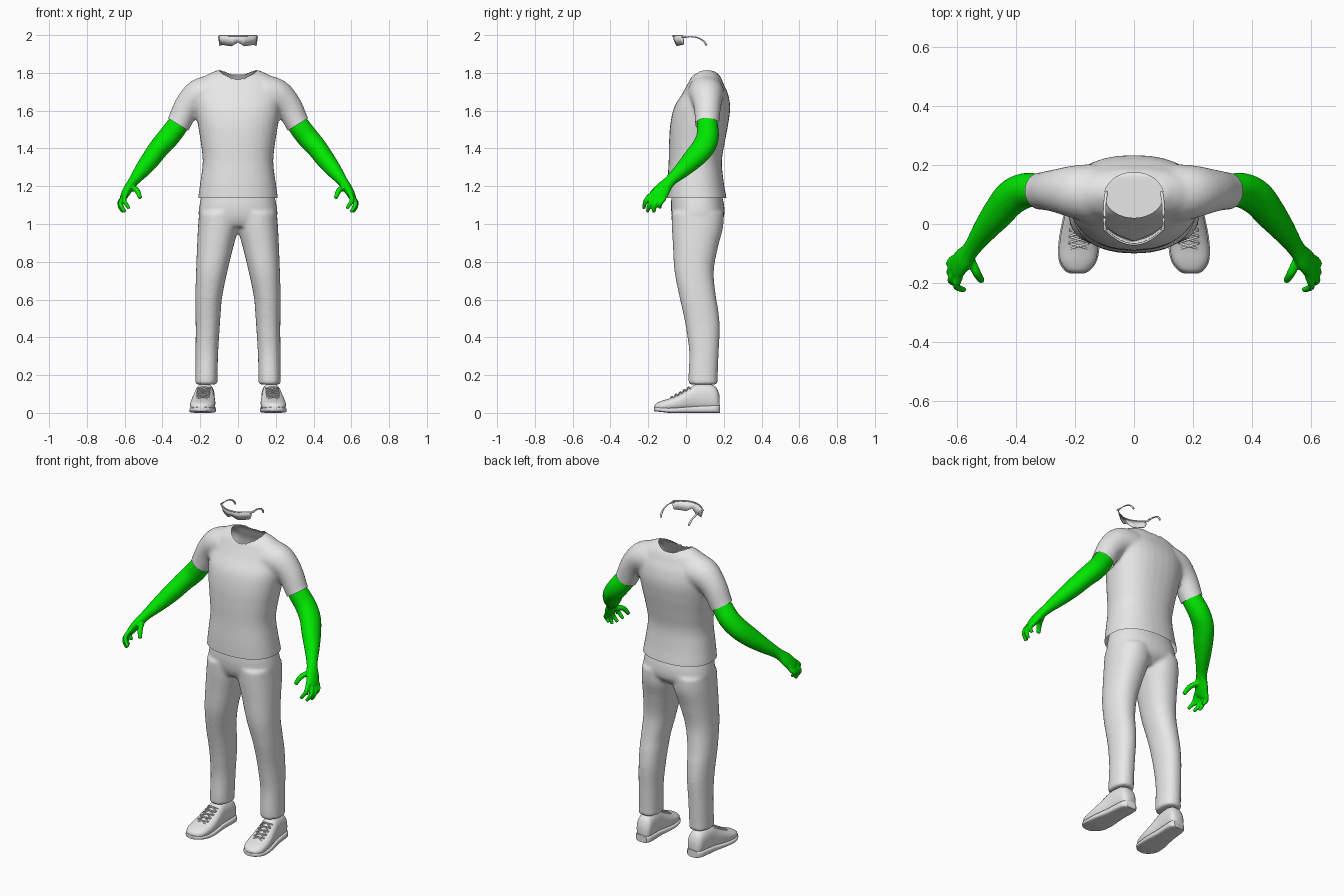
import bpy, bmesh, math
from mathutils import Vector

if "Cube" in bpy.data.objects:
    bpy.data.objects.remove(bpy.data.objects["Cube"], do_unlink=True)


def material(name, rgb):
    m = bpy.data.materials.new(name)
    m.use_nodes = True
    m.diffuse_color = (*rgb, 1)
    m.node_tree.nodes["Principled BSDF"].inputs["Base Color"].default_value = (*rgb, 1)
    return m


GREY = material("light grey cloth", (0.8, 0.8, 0.8))
GREEN = material("bright green skin", (0.0, 0.8, 0.0))
X, Y, Z = Vector((1, 0, 0)), Vector((0, 1, 0)), Vector((0, 0, 1))


def spline(rows, steps=5):
    """Smoothly interpolate rows of numbers."""
    pts = [Vector(r) for r in rows]
    out = []
    for i in range(len(pts) - 1):
        a, b = pts[i], pts[i + 1]
        ta = (b - pts[max(i - 1, 0)]) / 2
        tb = (pts[min(i + 2, len(pts) - 1)] - a) / 2
        for k in range(steps):
            t = k / steps
            out.append(a * (2*t**3 - 3*t**2 + 1) + ta * (t**3 - 2*t**2 + t)
                       + b * (3*t**2 - 2*t**3) + tb * (t**3 - t**2))
    return out + [pts[-1]]


def ring(c, u, v, power=2.0, n=32):
    """Closed superellipse with half axes u and v."""
    def f(a):
        return math.copysign(abs(a) ** (2 / power), a)
    return [c + u * f(math.cos(2 * math.pi * i / n)) + v * f(math.sin(2 * math.pi * i / n))
            for i in range(n)]


def loft(bm, rings):
    loops = [[bm.verts.new(p) for p in r] for r in rings]
    n = len(loops[0])
    for a, b in zip(loops, loops[1:]):
        for i in range(n):
            bm.faces.new((a[i], a[(i + 1) % n], b[(i + 1) % n], b[i]))
    bm.faces.new(loops[0][::-1])
    bm.faces.new(loops[-1])


def stack(bm, rows, s=1, power=2.3):
    """Level rings from rows of z, inner x, outer x, front y, back y."""
    loft(bm, [ring(Vector((s * (a + b) / 2, (f + k) / 2, z)), X * (b - a) / 2, Y * (k - f) / 2, power)
              for z, a, b, f, k in spline(rows)])


def tube(bm, rows, s=1, n=20):
    """Rings along a path; rows of x, y, z, radius across, radius fore-aft."""
    pts = spline(rows)
    pos = [Vector((s * p[0], p[1], p[2])) for p in pts]
    rings = []
    for i, p in enumerate(pts):
        t = (pos[min(i + 1, len(pos) - 1)] - pos[max(i - 1, 0)]).normalized()
        u = t.cross(Y).normalized()
        rings.append(ring(pos[i], u * p[3], u.cross(t) * p[4], n=n))
    loft(bm, rings)


def make(name, bm, mat, voxel=0, rounds=5):
    """Turn the shells into an object, fused and softened if voxel is set."""
    bmesh.ops.recalc_face_normals(bm, faces=bm.faces[:])
    me = bpy.data.meshes.new(name)
    bm.to_mesh(me)
    bm.free()
    ob = bpy.data.objects.new(name, me)
    bpy.context.scene.collection.objects.link(ob)
    if voxel:
        r = ob.modifiers.new("fuse", 'REMESH')
        r.mode, r.voxel_size = 'VOXEL', voxel
        sm = ob.modifiers.new("soften", 'SMOOTH')
        sm.factor, sm.iterations = 0.5, rounds
        bpy.context.view_layer.update()
        ev = ob.evaluated_get(bpy.context.evaluated_depsgraph_get())
        fused = bpy.data.meshes.new_from_object(ev)
        ob.modifiers.clear()
        ob.data = fused
    ob.data.materials.clear()
    ob.data.materials.append(mat)
    for p in ob.data.polygons:
        p.use_smooth = True
    return ob


def sharpen(ob, angle=40):
    bpy.ops.object.select_all(action='DESELECT')
    ob.select_set(True)
    bpy.context.view_layer.objects.active = ob
    bpy.ops.object.shade_smooth_by_angle(angle=math.radians(angle))


# Shirt: torso and sleeves fused, then opened at hem, cuffs and neck
bm = bmesh.new()
torso = [(1.08, .213, -.10, .22), (1.14, .211, -.10, .214), (1.22, .2, -.098, .2),
         (1.33, .187, -.092, .19), (1.43, .197, -.09, .205), (1.53, .213, -.083, .224),
         (1.62, .225, -.062, .234), (1.69, .225, -.02, .222), (1.74, .215, .008, .2),
         (1.78, .18, .03, .182), (1.815, .11, .07, .15)]
stack(bm, [(z, -w, w, f, k) for z, w, f, k in torso])
for s in (1, -1):
    tube(bm, [(.14, .105, 1.69, .1, .1), (.205, .11, 1.68, .088, .09), (.268, .113, 1.622, .072, .073),
              (.317, .112, 1.527, .064, .064), (.37, .11, 1.44, .063, .063)], s)
shirt = make("shirt", bm, GREY, .0105, 6)

bm = bmesh.new()
bm.from_mesh(shirt.data)
bmesh.ops.bisect_plane(bm, geom=bm.verts[:] + bm.edges[:] + bm.faces[:],
                       plane_co=(0, 0, 1.138), plane_no=(0, 0, -1), clear_outer=True)
for s in (1, -1):
    faces = [f for f in bm.faces if all(v.co.x * s > .228 and v.co.z < 1.62 for v in f.verts)]
    geom = list({e for f in faces for e in f.edges}) + list({v for f in faces for v in f.verts}) + faces
    bmesh.ops.bisect_plane(bm, geom=geom, plane_co=(s * .317, .112, 1.527),
                           plane_no=(s * .53, 0, -.85), clear_outer=True)
NX, NY, NC = .1, .077, .098


def neck_distance(p):
    return math.hypot(p.x / NX, (p.y - NC) / NY)


bmesh.ops.delete(bm, geom=[f for f in bm.faces if f.calc_center_median().z > 1.65
                           and neck_distance(f.calc_center_median()) < 1], context='FACES')
for v in bm.verts:
    if v.is_boundary and v.co.z > 1.7:
        d = neck_distance(v.co)
        v.co.x /= d
        v.co.y = NC + (v.co.y - NC) / d
bm.to_mesh(shirt.data)
bm.free()

# Trousers: hips and both legs fused
bm = bmesh.new()
stack(bm, [(.985, -.1, .1, -.05, .15), (1.03, -.2, .2, -.072, .198), (1.1, -.204, .204, -.08, .202),
           (1.2, -.18, .18, -.07, .175)])
for s in (1, -1):
    stack(bm, [(.15, .108, .227, .013, .168), (.2, .108, .226, .013, .168), (.32, .105, .225, .017, .173),
               (.45, .097, .224, .0, .179), (.55, .09, .226, -.02, .17), (.62, .083, .226, -.036, .158),
               (.75, .056, .222, -.061, .147), (.88, .024, .217, -.069, .17), (.98, -.002, .212, -.075, .196),
               (1.06, -.01, .206, -.077, .2)], s, 2.2)
make("trousers", bm, GREY, .0105, 5)

# Arms with hands
FINGERS = [((.593, -.180, 1.16), (.603, -.212, 1.125), (.575, -.224, 1.082)),
           ((.604, -.162, 1.15), (.622, -.192, 1.105), (.597, -.204, 1.064)),
           ((.612, -.140, 1.14), (.626, -.165, 1.10), (.608, -.170, 1.062)),
           ((.615, -.118, 1.13), (.627, -.136, 1.11), (.608, -.138, 1.084)),
           ((.558, -.115, 1.19), (.535, -.165, 1.178), (.517, -.194, 1.137))]
for side, s in (("left", 1), ("right", -1)):
    bm = bmesh.new()
    tube(bm, [(.285, .112, 1.585, .05, .05), (.322, .114, 1.52, .057, .056), (.372, .113, 1.455, .058, .06),
              (.42, .087, 1.4, .054, .062), (.462, .037, 1.343, .05, .056), (.505, -.018, 1.288, .042, .043),
              (.552, -.084, 1.228, .028, .031), (.582, -.122, 1.185, .025, .042),
              (.605, -.15, 1.145, .019, .044), (.61, -.158, 1.135, .012, .034)], s)
    for i, (a, b, c) in enumerate(FINGERS):
        r = .015 if i == 4 else .0125
        root = Vector(a).lerp(Vector((.578, -.115, 1.19)), .35)
        tube(bm, [(*root, r, r), (*a, r, r), (*b, r, r), (*c, r * .75, r * .75)], s, 12)
    make(side + "_arm", bm, GREEN, .0055, 3)

# Shoes: rows of y, half width, upper height, sole height
SHOE = [(-.166, .018, .036, .022), (-.155, .04, .05, .023), (-.125, .06, .063, .025), (-.08, .066, .077, .027),
        (-.03, .064, .1, .03), (.02, .057, .13, .034), (.06, .052, .152, .037), (.12, .05, .152, .04),
        (.16, .045, .132, .042), (.178, .028, .09, .042)]


def shoe_x(y):
    return .182 - .07 * y


for side, s in (("left", 1), ("right", -1)):
    bm = bmesh.new()
    rows = spline(SHOE, 4)
    loft(bm, [ring(Vector((s * shoe_x(y), y, h / 2 + .005)), X * w, Z * (h / 2 - .003), 2.4)
              for y, w, h, k in rows])
    make(side + "_shoe_upper", bm, GREY)
    bm = bmesh.new()
    for y, w, h, k in rows:
        lift = max(0, -y - .09) * .12
    loft(bm, [ring(Vector((s * shoe_x(y), y * 1.015, k / 2 + max(0, -y - .09) * .12)),
                   X * (w + .004), Z * k / 2, 4) for y, w, h, k in rows])
    sharpen(make(side + "_shoe_sole", bm, GREY))
    # Crossed laces over the instep
    bm = bmesh.new()
    for i in range(5):
        y = -.075 + i * .022
        z = .083 + i * .0125
        for d in (-1, 1):
            x = shoe_x(y)
            tube(bm, [(x - .034, y - d * .01, z - .009 - d * .005, .004, .004),
                      (x, y, z + .003, .004, .004),
                      (x + .034, y + d * .01, z - .009 + d * .005, .004, .004)], s, 6)
    make(side + "_shoe_laces", bm, GREY)

# Glasses: one curved shield lens with a nose notch
bm = bmesh.new()
COLS = 40
strips = []
for i in range(COLS + 1):
    x = -.098 + .196 * i / COLS
    a = abs(x)
    if a < .033:
        low = 1.962 - .02 * a / .033
    elif a < .088:
        low = 1.942 + .008 * (a - .033) / .055
    else:
        low = 1.95 + .025 * (a - .088) / .01
    y = -.068 + 5.2 * x * x
    strips.append((bm.verts.new((x, y, 1.996)), bm.verts.new((x, y + (1.996 - low) * .35, low))))
for a, b in zip(strips, strips[1:]):
    bm.faces.new((a[0], a[1], b[1], b[0]))
lens = make("glasses_lens", bm, GREY)
lens.modifiers.new("thickness", 'SOLIDIFY').thickness = .004
sharpen(lens)

# Glasses: brow bar and curved temples
bm = bmesh.new()
loft(bm, [ring(Vector((x, -.069 + 5.2 * x * x, 1.996)), Y * .004, Z * .004, n=8)
          for x in [-.1 + .01 * i for i in range(21)]])
for s in (1, -1):
    tube(bm, [(.097, -.022, 1.99, .004, .008), (.1, .0, 1.991, .006, .003), (.1, .045, 1.99, .005, .003),
              (.098, .08, 1.978, .005, .004), (.095, .1, 1.96, .006, .005), (.093, .108, 1.945, .005, .005)], s, 10)
make("glasses_frame", bm, GREY)
